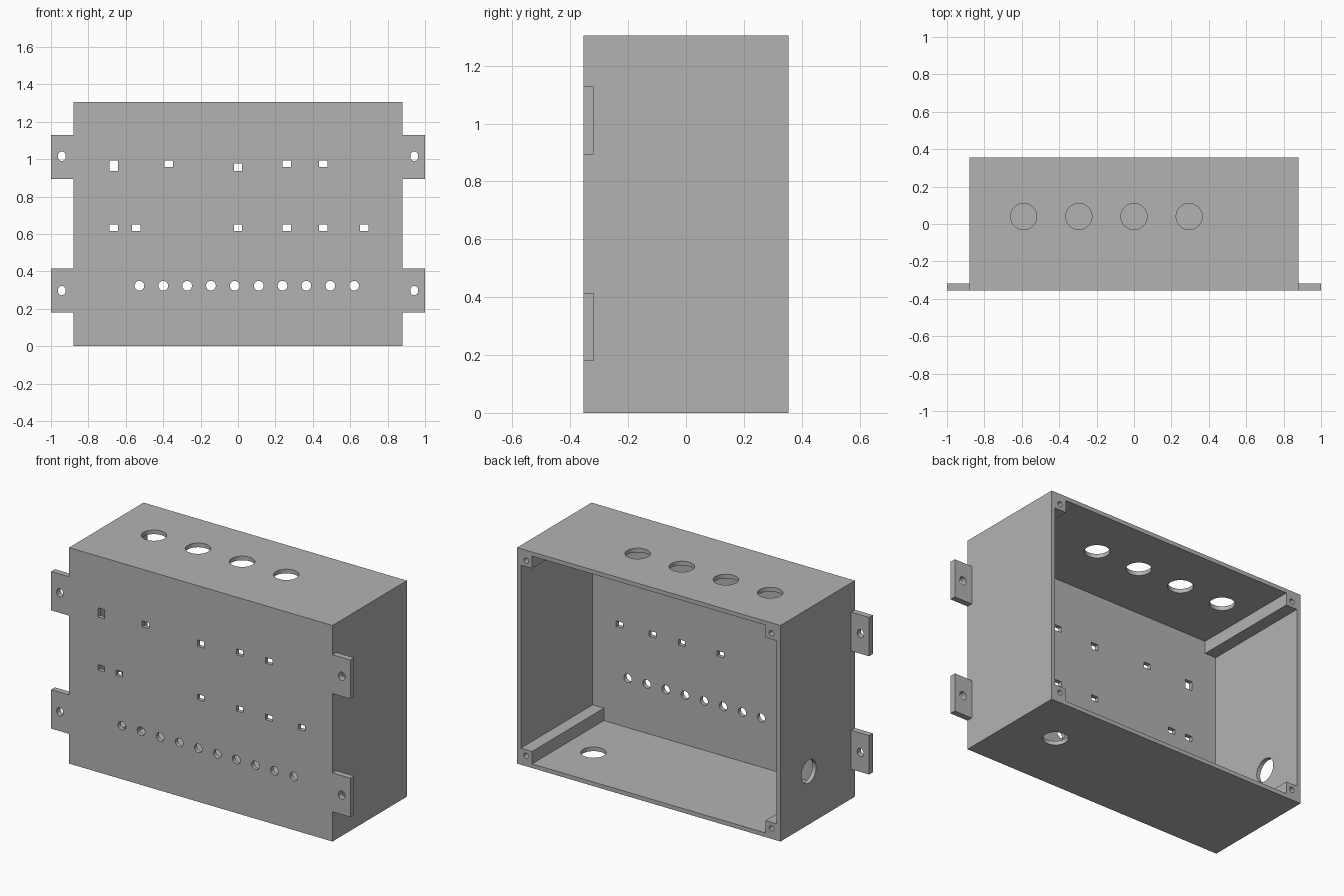
import bpy, bmesh
from math import cos, sin, pi
from mathutils import Vector

old = bpy.data.objects.get("Cube")
if old:
    bpy.data.objects.remove(old, do_unlink=True)

# Overall sizes
HX, HY, H = 0.88, 0.355, 1.305   # half width, half depth, height
WALL, POST = 0.025, 0.10         # wall thickness, corner post reach

grey = bpy.data.materials.new("grey plastic")
grey.use_nodes = True
colour = (0.45, 0.45, 0.45, 1)
grey.diffuse_color = colour
grey.node_tree.nodes["Principled BSDF"].inputs["Base Color"].default_value = colour

# Where a profile point (u, v) lands at depth d along each axis
PLACE = {
    "x": lambda u, v, d: Vector((d, u, v)),
    "y": lambda u, v, d: Vector((u, d, v)),
    "z": lambda u, v, d: Vector((u, v, d)),
}


def prism(bm, points, axis, start, end):
    """Extrude a closed profile along an axis."""
    face = bm.faces.new([bm.verts.new(PLACE[axis](u, v, start)) for u, v in points])
    new = bmesh.ops.extrude_face_region(bm, geom=[face])["geom"]
    shift = PLACE[axis](0, 0, end - start)
    bmesh.ops.translate(bm, vec=shift, verts=[g for g in new if isinstance(g, bmesh.types.BMVert)])


def rect(u, v, w, h):
    return [(u - w / 2, v - h / 2), (u + w / 2, v - h / 2),
            (u + w / 2, v + h / 2), (u - w / 2, v + h / 2)]


def circle(u, v, r, n=32):
    return [(u + r * cos(2 * pi * i / n), v + r * sin(2 * pi * i / n)) for i in range(n)]


def slot(u, v, r, stretch, n=12):
    """Upright slot with rounded ends."""
    top = [(u + r * cos(pi * i / n), v + stretch + r * sin(pi * i / n)) for i in range(n + 1)]
    return top + [(2 * u - a, 2 * v - b) for a, b in top]


def make(name, bm):
    bmesh.ops.recalc_face_normals(bm, faces=bm.faces[:])
    mesh = bpy.data.meshes.new(name)
    bm.to_mesh(mesh)
    bm.free()
    mesh.materials.append(grey)
    obj = bpy.data.objects.new(name, mesh)
    bpy.context.collection.objects.link(obj)
    return obj


def activate(obj):
    bpy.ops.object.select_all(action="DESELECT")
    obj.select_set(True)
    bpy.context.view_layer.objects.active = obj


def cut(obj, bm):
    """Subtract the shapes in bm from obj."""
    cutter = make("cutter", bm)
    cutter.hide_render = True
    mod = obj.modifiers.new("cut", "BOOLEAN")
    mod.operation, mod.solver, mod.object = "DIFFERENCE", "EXACT", cutter
    activate(obj)
    bpy.ops.object.modifier_apply(modifier=mod.name)
    bpy.data.objects.remove(cutter, do_unlink=True)


# Enclosure block
bm = bmesh.new()
prism(bm, rect(0, H / 2, 2 * HX, H), "y", -HY, HY)
box = make("enclosure", bm)

# Cavity open at the back, notched at the corners to leave full-depth posts
bm = bmesh.new()
a, b = HX - WALL, HX - POST
c, d = H / 2 - WALL, H / 2 - POST
quarter = [(a, d), (b, d), (b, c)]
notched = (quarter + [(-u, v) for u, v in reversed(quarter)]
           + [(-u, -v) for u, v in quarter] + [(u, -v) for u, v in reversed(quarter)])
prism(bm, [(u, v + H / 2) for u, v in notched], "y", -HY + WALL, HY + 0.1)
cut(box, bm)

# Openings through the walls
bm = bmesh.new()
front = (-HY - 0.05, -HY + WALL + 0.03)
for x, z, h in [(-0.665, 0.965, 0.055), (-0.37, 0.975, 0.035), (0, 0.957, 0.04),
                (0.26, 0.975, 0.035), (0.455, 0.975, 0.035)]:
    prism(bm, rect(x, z, 0.045, h), "y", *front)
for x in (-0.665, -0.545, 0, 0.26, 0.455, 0.675):
    prism(bm, rect(x, 0.633, 0.045, 0.033), "y", *front)
for i in range(10):
    prism(bm, circle(-0.527 + 0.1275 * i, 0.323, 0.026, 24), "y", *front)
for i in range(4):
    prism(bm, circle(-0.59 + 0.295 * i, 0.04, 0.07), "z", H - WALL - 0.03, H + 0.05)
prism(bm, circle(0.59, 0.04, 0.07), "z", -0.05, WALL + 0.03)
prism(bm, circle(0.085, 0.32, 0.07), "x", -HX - 0.05, -HX + WALL + 0.03)

# Blind screw holes in the corner posts
for x in (-HX + 0.06, HX - 0.06):
    for z in (0.063, H - 0.063):
        prism(bm, circle(x, z, 0.016, 16), "y", HY - 0.2, HY + 0.05)
cut(box, bm)

# Mounting tabs with slotted screw holes
parts = [box]
for side, s in (("right", -1), ("left", 1)):
    for level, z, hole in (("lower", 0.297, 0.297), ("upper", 1.011, 1.015)):
        bm = bmesh.new()
        prism(bm, rect(s * (HX + 1) / 2, z, 1 - HX, 0.235), "y", -HY, -HY + 0.036)
        tab = make(f"{level}_{side}_tab", bm)
        bm = bmesh.new()
        prism(bm, slot(s * 0.942, hole, 0.021, 0.004), "y", -HY - 0.05, -HY + 0.1)
        cut(tab, bm)
        parts.append(tab)

# Smooth the round hole walls, keep the edges crisp
for obj in parts:
    activate(obj)
    bpy.ops.object.shade_smooth_by_angle(angle=pi / 6)
